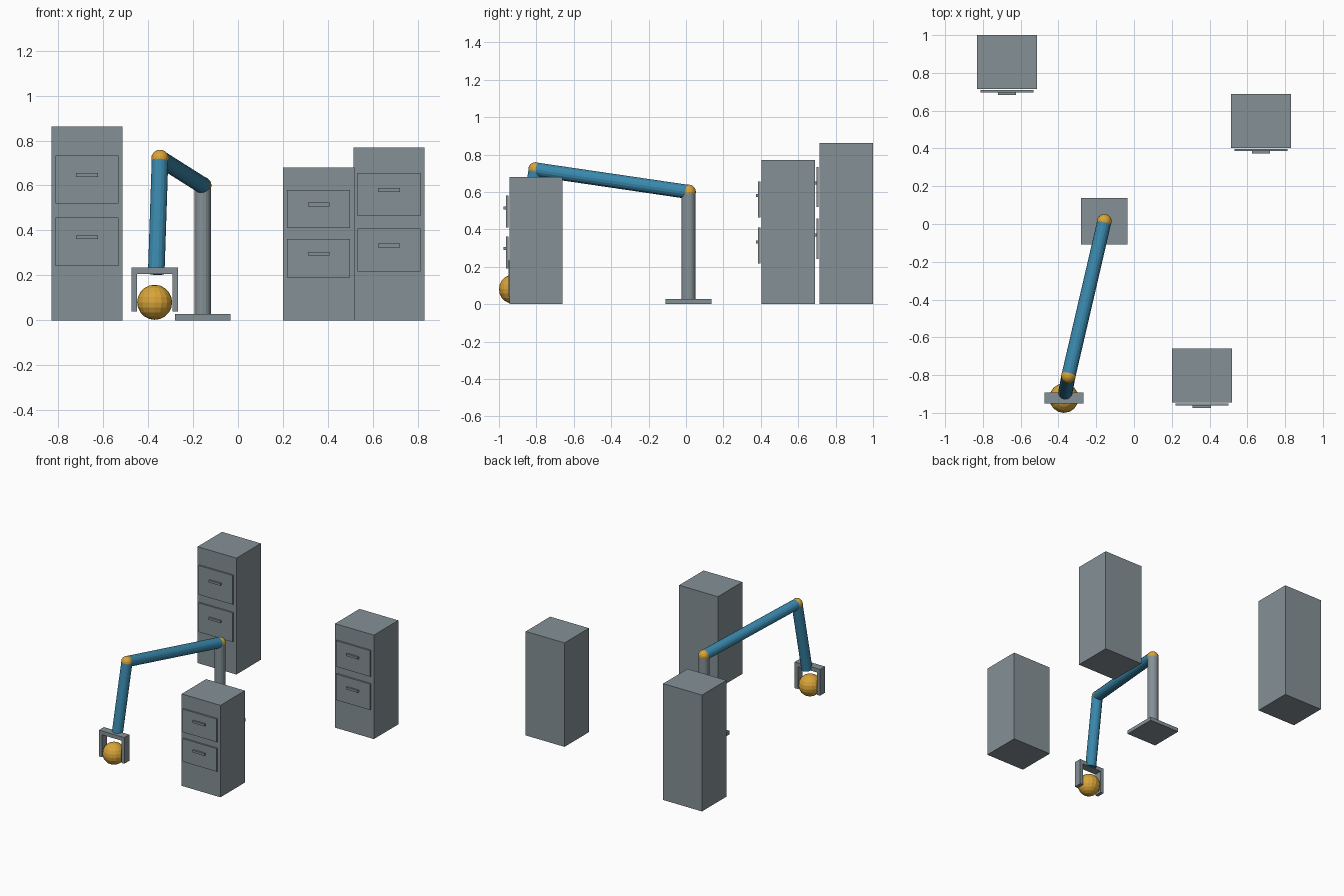
import bpy
import math
from mathutils import Vector

if "Cube" in bpy.data.objects:
    bpy.data.objects.remove(bpy.data.objects["Cube"])


def material(name, rgb):
    m = bpy.data.materials.new(name)
    m.diffuse_color = (*rgb, 1)
    m.use_nodes = True
    m.node_tree.nodes["Principled BSDF"].inputs["Base Color"].default_value = m.diffuse_color
    return m


GREY = material("steel grey", (0.235, 0.285, 0.305))
BLUE = material("arm blue", (0.042, 0.245, 0.41))
GOLD = material("gold", (0.69, 0.37, 0.04))


def finish(name, mat):
    ob = bpy.context.object
    ob.name = name
    ob.data.materials.append(mat)
    return ob


def box(name, lo, hi, mat=GREY):
    lo, hi = Vector(lo), Vector(hi)
    bpy.ops.mesh.primitive_cube_add(size=1, location=(lo + hi) / 2)
    ob = finish(name, mat)
    ob.scale = hi - lo
    bpy.ops.object.transform_apply(location=False, rotation=False, scale=True)
    return ob


def ball(name, centre, r, mat=GOLD):
    bpy.ops.mesh.primitive_uv_sphere_add(segments=16, ring_count=10, radius=r, location=centre)
    return finish(name, mat)


def tube(name, a, b, r, mat):
    a, b = Vector(a), Vector(b)
    d = b - a
    bpy.ops.mesh.primitive_cylinder_add(vertices=16, radius=r, depth=d.length, location=(a + b) / 2)
    ob = finish(name, mat)
    ob.rotation_euler = d.to_track_quat('Z', 'Y').to_euler()
    return ob


# Drawer cabinets: body, two raised drawer fronts and their handles
def cabinet(name, x, front, height):
    w = 0.159
    box(name + "_body", (x - w, front, 0), (x + w, front + 0.286, height))
    for level, f in (("lower", 0.406), ("upper", 0.727)):
        z, h = f * height, 0.125 * height
        y = front - 0.005
        box(f"{name}_{level}_drawer", (x - 0.14, y - 0.012, z - h), (x + 0.14, y, z + h))
        zh = z + 0.02
        box(f"{name}_{level}_handle", (x - 0.048, y - 0.025, zh - 0.008),
            (x + 0.048, y - 0.012, zh + 0.008))


cabinet("tall_cabinet", -0.672, 0.714, 0.862)
cabinet("short_cabinet", 0.359, -0.945, 0.681)
cabinet("middle_cabinet", 0.672, 0.403, 0.77)

# Robot arm: base plate, column, joints and links
bx, by = -0.157, 0.014
shoulder = (bx, by, 0.60)
elbow = (-0.347, -0.804, 0.72)
wrist = (-0.364, -0.895, 0.208)
R = 0.0375
box("base_plate", (bx - 0.123, by - 0.123, 0), (bx + 0.123, by + 0.123, 0.027))
tube("column", (bx, by, 0.02), shoulder, R, GREY)
ball("shoulder_joint", shoulder, 0.039)
tube("upper_arm", shoulder, elbow, R, BLUE)
ball("elbow_joint", elbow, 0.039)
tube("forearm", elbow, wrist, R, BLUE)

# Gripper with two fingers around the ball
gx, gy = -0.371, -0.92
box("gripper_palm", (gx - 0.104, gy - 0.029, 0.205), (gx + 0.104, gy + 0.029, 0.234))
for side, s in (("left", -1), ("right", 1)):
    x = gx + s * 0.0915
    box(side + "_finger", (x - 0.0125, gy - 0.029, 0.04), (x + 0.0125, gy + 0.029, 0.206))
ball("gripped_ball", (gx, -0.922, 0.08), 0.078)
